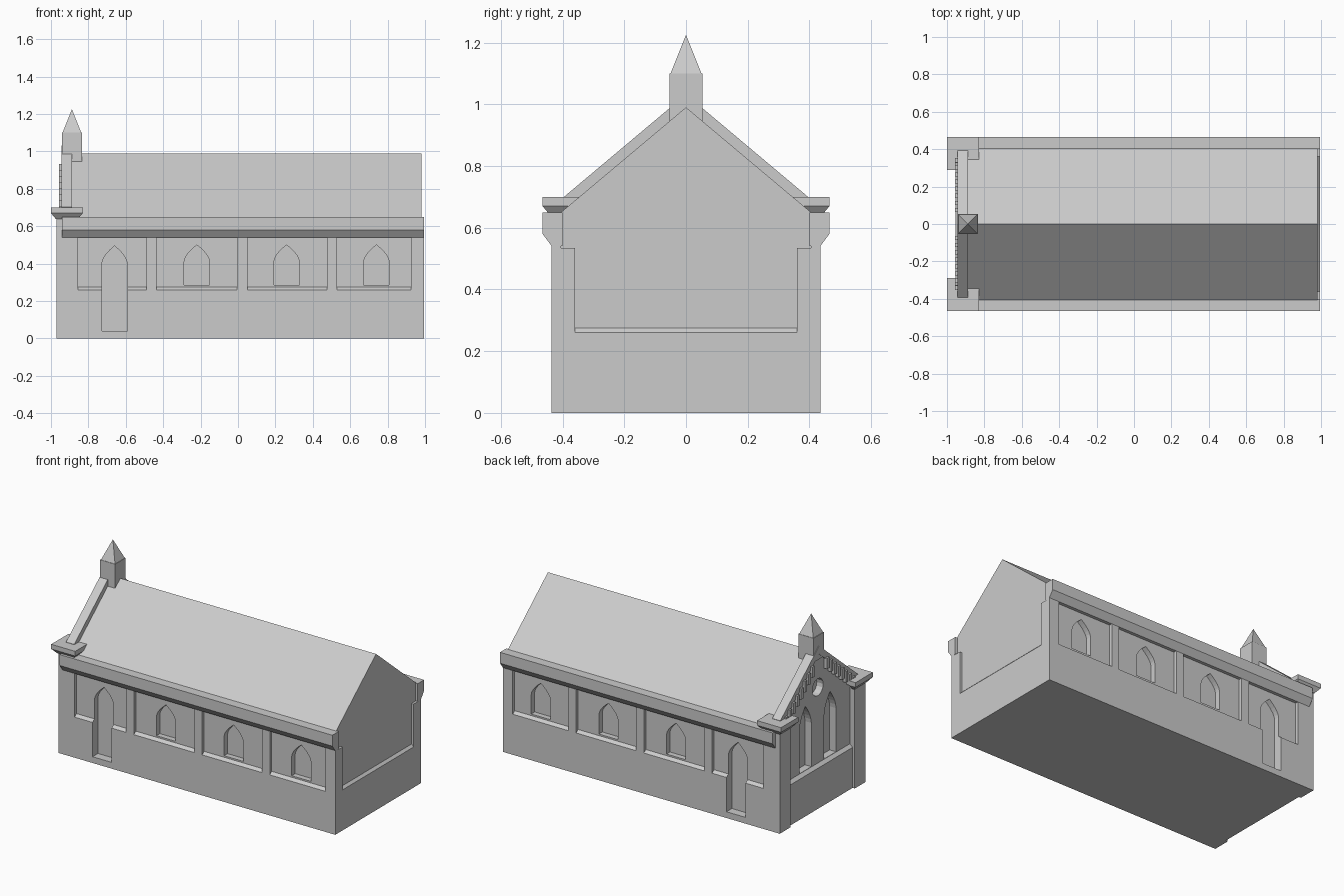
import bpy, bmesh, math
from mathutils import Vector

if "Cube" in bpy.data.objects:
    bpy.data.objects.remove(bpy.data.objects["Cube"])

stone = bpy.data.materials.new("grey_stone")
stone.diffuse_color = (0.6, 0.6, 0.6, 1)
stone.use_nodes = True
stone.node_tree.nodes["Principled BSDF"].inputs["Base Color"].default_value = stone.diffuse_color


def make(name, bm):
    bmesh.ops.recalc_face_normals(bm, faces=bm.faces)
    me = bpy.data.meshes.new(name)
    bm.to_mesh(me)
    bm.free()
    me.materials.append(stone)
    ob = bpy.data.objects.new(name, me)
    bpy.context.collection.objects.link(ob)
    return ob


def place(axis, u, v, w):
    """Profile plane: x -> (y,z), y -> (x,z), z -> (x,y)."""
    return {"x": (w, u, v), "y": (u, w, v), "z": (u, v, w)}[axis]


def loft(bm, axis, lo, a, hi, b):
    """Joins profile lo at a to profile hi at b."""
    n = len(lo)
    va = [bm.verts.new(place(axis, u, v, a)) for u, v in lo]
    vb = [bm.verts.new(place(axis, u, v, b)) for u, v in hi]
    bm.faces.new(va)
    bm.faces.new(vb[::-1])
    for i in range(n):
        j = (i + 1) % n
        bm.faces.new((va[i], va[j], vb[j], vb[i]))


def prism(bm, axis, pts, a, b):
    loft(bm, axis, pts, a, pts, b)


def rect(u0, u1, v0, v1):
    return [(u0, v0), (u1, v0), (u1, v1), (u0, v1)]


def flip(pts):
    return [(-u, v) for u, v in pts]


def arch(c, half, z0, spring, top, n=5):
    """Pointed arch outline, sides curving to a tip."""
    rise = top - spring
    right = []
    for i in range(n):
        t = i / n
        right.append((half * (1 - t ** 1.7), spring + rise * t))
    pts = [(-half, z0), (half, z0)] + right + [(0, top)]
    pts += [(-u, v) for u, v in reversed(right)]
    return [(c + u, v) for u, v in pts]


def cut(target, bm, name):
    cutter = make(name, bm)
    cutter.hide_render = True
    mod = target.modifiers.new(name, "BOOLEAN")
    mod.object = cutter
    mod.operation = "DIFFERENCE"
    mod.solver = "EXACT"
    bpy.context.view_layer.objects.active = target
    bpy.ops.object.modifier_apply(modifier=mod.name)
    bpy.data.objects.remove(cutter)


# Hall with gabled roof
W = 0.435
bm = bmesh.new()
prism(bm, "x", [(-W, 0), (W, 0), (W, 0.65), (0.405, 0.65), (0, 0.99),
                (-0.405, 0.65), (-W, 0.65)], -0.935, 0.98)
hall = make("hall", bm)

# Recessed bays with sloping sills on both long walls
bm = bmesh.new()
bay = [(0.415, 0.275), (W, 0.26), (0.5, 0.26), (0.5, 0.56), (0.415, 0.56)]
for x0, x1 in ((-0.855, -0.49), (-0.435, -0.005), (0.05, 0.475), (0.53, 0.925)):
    prism(bm, "x", bay, x0, x1)
    prism(bm, "x", flip(bay), x0, x1)
cut(hall, bm, "bay_cutter")

# Window, door and gable openings
bm = bmesh.new()
side_openings = [arch(c, 0.068, 0.285, 0.41, 0.5) for c in (-0.22, 0.26, 0.74)]
side_openings.append(arch(-0.66, 0.068, 0.04, 0.40, 0.495))
for pts in side_openings:
    prism(bm, "y", pts, 0.38, 0.6)
    prism(bm, "y", pts, -0.6, -0.38)
for c in (-0.125, 0.125):
    prism(bm, "x", arch(c, 0.06, 0.28, 0.56, 0.69), -1.1, -0.89)
ring = [(0.055 * math.cos(k * math.pi / 8), 0.765 + 0.055 * math.sin(k * math.pi / 8))
        for k in range(16)]
prism(bm, "x", ring, -1.1, -0.89)
cut(hall, bm, "opening_cutter")

# Raised frame on the plain end wall, with its sill
bm = bmesh.new()
half = [(W, 0), (W, 0.65), (0.405, 0.65), (0.405, 0.535), (0.36, 0.535), (0.36, 0.26)]
prism(bm, "x", half + flip(half)[::-1], 0.98, 0.995)
make("end_wall_frame", bm)
bm = bmesh.new()
prism(bm, "y", [(0.98, 0.26), (0.995, 0.26), (0.98, 0.275)], -0.36, 0.36)
make("end_wall_sill", bm)

# Eaves cornices
eave = [(0.40, 0.65), (0.465, 0.65), (0.465, 0.58), (W, 0.54), (0.40, 0.54)]
for name, pts in (("back_cornice", eave), ("front_cornice", flip(eave))):
    bm = bmesh.new()
    prism(bm, "x", pts, -0.94, 0.995)
    make(name, bm)

# Plinth of the gable front
bm = bmesh.new()
prism(bm, "y", [(-0.935, 0), (-0.955, 0), (-0.955, 0.26), (-0.935, 0.278)], -0.325, 0.325)
make("gable_plinth", bm)

# Corner piers and their L-shaped caps
lower = [(-0.975, 0.315), (-0.96, 0.315), (-0.96, 0.37), (-0.855, 0.37),
         (-0.855, 0.44), (-0.975, 0.44)]
upper = [(-1.0, 0.29), (-0.955, 0.29), (-0.955, 0.345), (-0.83, 0.345),
         (-0.83, 0.465), (-1.0, 0.465)]
for side, s in (("front", -1), ("back", 1)):
    bm = bmesh.new()
    prism(bm, "z", rect(-0.97, -0.935, s * 0.325, s * W), 0, 0.645)
    make(side + "_corner_pier", bm)
    lo = [(x, s * y) for x, y in lower]
    hi = [(x, s * y) for x, y in upper]
    bm = bmesh.new()
    loft(bm, "z", lo, 0.64, hi, 0.67)
    prism(bm, "z", hi, 0.67, 0.70)
    make(side + "_pier_cap", bm)

# Raking coping along the gable
bm = bmesh.new()
prism(bm, "x", [(0, 1.032), (0.393, 0.702), (0.393, 0.65), (0, 0.98),
                (-0.393, 0.65), (-0.393, 0.702)], -0.945, -0.887)
make("gable_coping", bm)

# Stepped corbels under the coping
bm = bmesh.new()
for s in (-1, 1):
    for i in range(8):
        y = 0.075 + i * 0.038
        top = 0.985 - 0.84 * y
        prism(bm, "x", rect(s * (y - 0.011), s * (y + 0.011), top - 0.06, top + 0.01),
              -0.957, -0.93)
make("gable_corbels", bm)

# Bell turret with spire
bm = bmesh.new()
prism(bm, "z", rect(-0.942, -0.835, -0.053, 0.053), 0.945, 1.10)
make("turret", bm)
bm = bmesh.new()
base = [bm.verts.new((-0.888 + a * 0.05, b * 0.05, 1.10))
        for a, b in ((-1, -1), (1, -1), (1, 1), (-1, 1))]
tip = bm.verts.new(Vector((-0.888, 0, 1.225)))
bm.faces.new(base)
for i in range(4):
    bm.faces.new((base[i], base[(i + 1) % 4], tip))
make("spire", bm)
